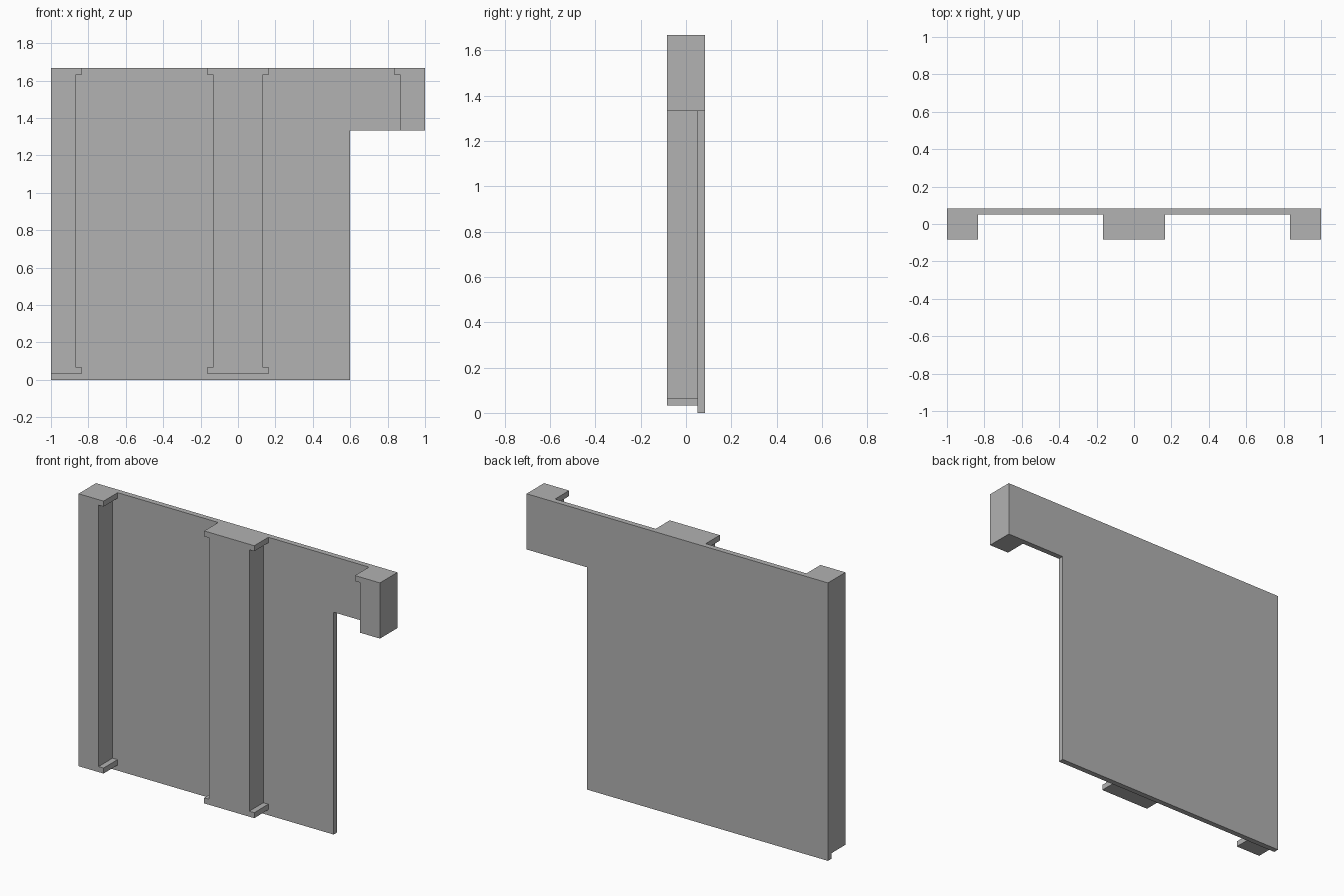
import bpy
import bmesh

cube = bpy.data.objects.get("Cube")
if cube:
    bpy.data.objects.remove(cube, do_unlink=True)

# Single grey finish
grey = bpy.data.materials.new("plain_grey")
grey.use_nodes = True
colour = (0.445, 0.445, 0.445, 1)
grey.diffuse_color = colour
grey.node_tree.nodes["Principled BSDF"].inputs["Base Color"].default_value = colour

# Shared dimensions
TOP = 1.667
BASE = 0.033       # underside of the pilasters
LINTEL = 1.333     # underside of the overhanging arm
LIP = 0.033        # height and overhang of caps and feet
FRONT, FACE, BACK = -0.083, 0.05, 0.083


def extrude_outline(name, outline, y0, y1):
    """Solid made by extruding an x-z outline from y0 back to y1."""
    bm = bmesh.new()
    face = bm.faces.new([bm.verts.new((x, y0, z)) for x, z in outline])
    result = bmesh.ops.extrude_face_region(bm, geom=[face])
    verts = [v for v in result["geom"] if isinstance(v, bmesh.types.BMVert)]
    bmesh.ops.translate(bm, verts=verts, vec=(0, y1 - y0, 0))
    bmesh.ops.recalc_face_normals(bm, faces=bm.faces)
    mesh = bpy.data.meshes.new(name)
    bm.to_mesh(mesh)
    bm.free()
    mesh.materials.append(grey)
    obj = bpy.data.objects.new(name, mesh)
    bpy.context.collection.objects.link(obj)
    return obj


def lipped_edge(x, side, bottom, foot=True):
    """Side edge of a pilaster, bottom to top, with lips reaching towards side."""
    out = x + side * LIP
    lower = [(out, bottom), (out, bottom + LIP), (x, bottom + LIP)] if foot else [(x, bottom)]
    return lower + [(x, TOP - LIP), (out, TOP - LIP), (out, TOP)]


def plain_edge(x, bottom):
    return [(x, bottom), (x, TOP)]


def pilaster(name, left_edge, right_edge):
    extrude_outline(name, left_edge + right_edge[::-1], FRONT, FACE)


# Wall panel with the notch under the arm
extrude_outline("wall_panel", [(-1, 0), (0.6, 0), (0.6, LINTEL), (1, LINTEL),
                               (1, TOP), (-1, TOP)], FACE, BACK)

# Pilasters: right end, middle, and the short one on the arm
pilaster("right_pilaster", plain_edge(-1, BASE), lipped_edge(-0.867, 1, BASE))
pilaster("middle_pilaster", lipped_edge(-0.133, -1, BASE), lipped_edge(0.133, 1, BASE))
pilaster("left_short_pilaster", lipped_edge(0.867, -1, LINTEL, foot=False),
         plain_edge(1, LINTEL))
